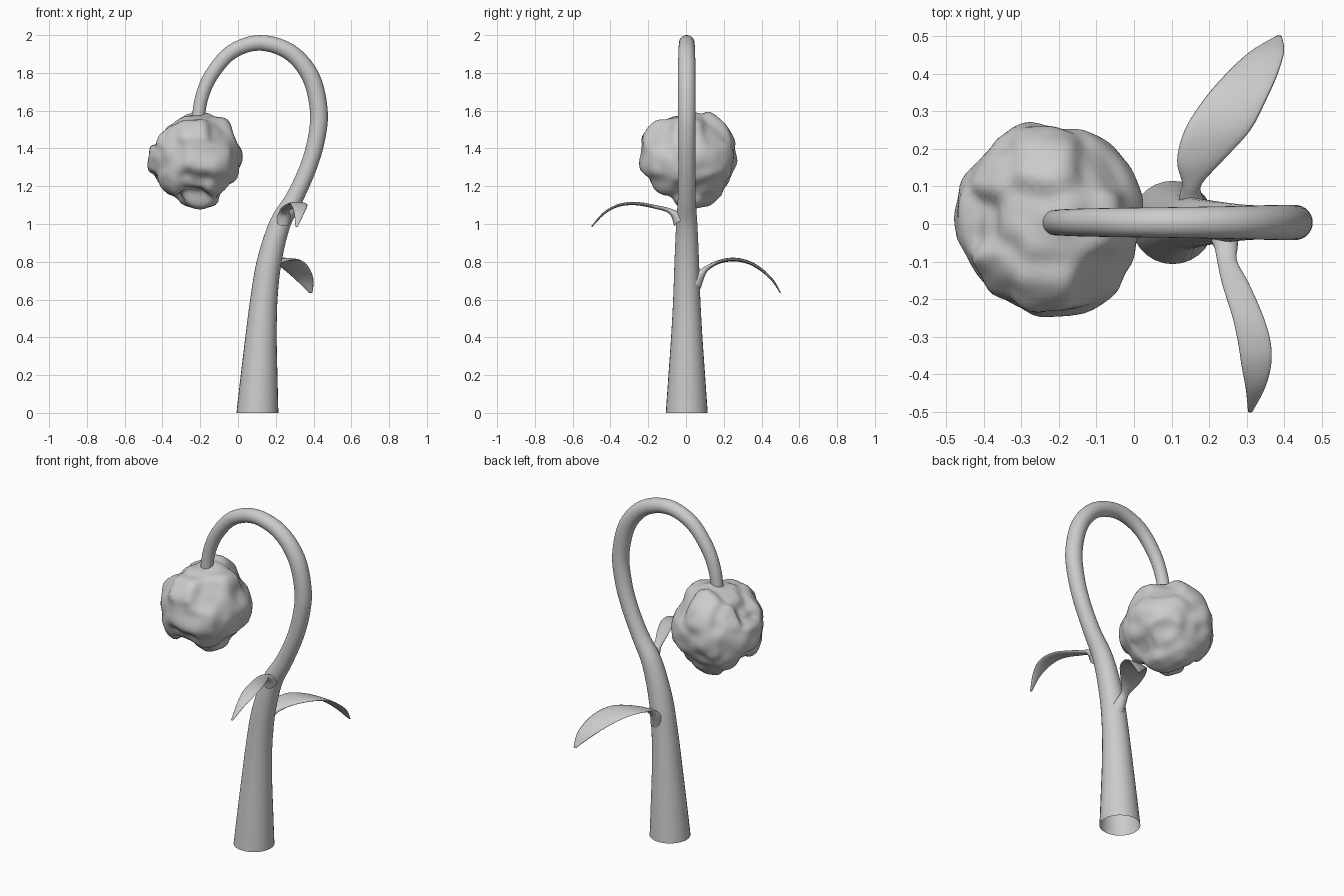
import bpy, bmesh, math
from mathutils import Vector, noise

if "Cube" in bpy.data.objects:
    bpy.data.objects.remove(bpy.data.objects["Cube"])


def spline(rows, steps):
    """Catmull-Rom resampling of rows of numbers."""
    out = []
    for i in range(len(rows) - 1):
        a, b = rows[max(i - 1, 0)], rows[i]
        c, d = rows[i + 1], rows[min(i + 2, len(rows) - 1)]
        for s in range(steps):
            t = s / steps
            out.append([0.5 * (2 * q + (r - p) * t + (2 * p - 5 * q + 4 * r - u) * t * t
                               + (3 * q - p - 3 * r + u) * t ** 3)
                        for p, q, r, u in zip(a, b, c, d)])
    out.append(list(rows[-1]))
    return out


def finish(name, bm):
    bmesh.ops.recalc_face_normals(bm, faces=bm.faces[:])
    for f in bm.faces:
        f.smooth = True
    mesh = bpy.data.meshes.new(name)
    bm.to_mesh(mesh)
    bm.free()
    ob = bpy.data.objects.new(name, mesh)
    bpy.context.collection.objects.link(ob)
    return ob


def loft(name, rings, sides, cap_end=True):
    """Skin elliptical rings given as (centre, half axis, half axis)."""
    bm = bmesh.new()
    loops = []
    for c, u, v in rings:
        loops.append([bm.verts.new(c + u * math.cos(2 * math.pi * k / sides)
                                   + v * math.sin(2 * math.pi * k / sides)) for k in range(sides)])
    for a, b in zip(loops, loops[1:]):
        for k in range(sides):
            j = (k + 1) % sides
            bm.faces.new((a[k], a[j], b[j], b[k]))
    if cap_end:
        bm.faces.new(loops[-1])
    return finish(name, bm)


def tangents(pts):
    n = len(pts)
    return [(pts[min(i + 1, n - 1)] - pts[max(i - 1, 0)]).normalized() for i in range(n)]


# Hooked stem, open at the foot: x, z, radius
stem = spline([
    (0.103, 0.0, 0.111), (0.112, 0.2, 0.097), (0.122, 0.4, 0.083), (0.137, 0.6, 0.072),
    (0.165, 0.8, 0.065), (0.222, 1.0, 0.056), (0.300, 1.14, 0.047), (0.372, 1.3, 0.045),
    (0.415, 1.45, 0.046), (0.428, 1.6, 0.047), (0.385, 1.78, 0.047), (0.275, 1.91, 0.044),
    (0.115, 1.959, 0.041), (-0.035, 1.91, 0.039), (-0.140, 1.79, 0.037),
    (-0.192, 1.67, 0.035), (-0.212, 1.55, 0.034)], 5)
pts = [Vector((x, 0.004, z)) for x, z, r in stem]
loft("stem", [(p, Vector((t.z, 0, -t.x)) * row[2] if i else Vector((row[2], 0, 0)), Vector((0, row[2], 0)))
              for i, (p, t, row) in enumerate(zip(pts, tangents(pts), stem))], 28)


# Arching leaves: y, z, left edge x, right edge x, half thickness
def leaf(name, table):
    rows = spline(table, 5)
    centre = [Vector(((l + r) / 2, y, z)) for y, z, l, r, h in rows]
    rings = []
    for p, t, (y, z, l, r, h) in zip(centre, tangents([Vector((0, c.y, c.z)) for c in centre]), rows):
        rings.append((p, Vector(((r - l) / 2, 0, 0)), Vector((0, -t.z, t.y)) * h))
    loft(name, rings, 16)


leaf("lower_leaf", [
    (0.04, 0.69, 0.115, 0.20, 0.05), (0.08, 0.735, 0.122, 0.18, 0.024),
    (0.11, 0.765, 0.128, 0.183, 0.014), (0.17, 0.798, 0.115, 0.238, 0.010),
    (0.25, 0.812, 0.135, 0.31, 0.010), (0.33, 0.797, 0.185, 0.352, 0.009),
    (0.40, 0.757, 0.245, 0.383, 0.008), (0.46, 0.70, 0.31, 0.40, 0.006),
    (0.50, 0.635, 0.378, 0.394, 0.003)])
leaf("upper_leaf", [
    (-0.03, 1.02, 0.20, 0.28, 0.045), (-0.065, 1.055, 0.215, 0.276, 0.020),
    (-0.10, 1.075, 0.222, 0.275, 0.012), (-0.16, 1.09, 0.235, 0.307, 0.010),
    (-0.25, 1.107, 0.263, 0.346, 0.009), (-0.32, 1.106, 0.278, 0.365, 0.008),
    (-0.38, 1.09, 0.287, 0.365, 0.007), (-0.44, 1.052, 0.298, 0.348, 0.006),
    (-0.50, 0.985, 0.304, 0.316, 0.003)])

# Lumpy hanging bud: radii blended from outline points seen on three sides
mid = Vector((-0.235, 0.008, 1.335))
front = [(-.28, 1.575), (-.14, 1.575), (-.04, 1.54), (-.02, 1.46), (.015, 1.365), (0, 1.26),
         (-.07, 1.195), (-.16, 1.085), (-.24, 1.085), (-.31, 1.17), (-.405, 1.22), (-.48, 1.355),
         (-.385, 1.46), (-.32, 1.54)]
side = [(.19, 1.55), (.245, 1.47), (.26, 1.34), (.23, 1.235), (.14, 1.105), (.05, 1.085),
        (-.075, 1.18), (-.19, 1.235), (-.245, 1.34), (-.19, 1.525), (-.06, 1.57)]
plan = [(-.315, .262), (-.18, .252), (-.09, .235), (-.01, .16), (.015, .09), (-.01, -.105),
        (-.08, -.21), (-.19, -.245), (-.315, -.215), (-.435, -.1), (-.478, .04), (-.42, .16)]
marks = [Vector((x, mid.y, z)) - mid for x, z in front]
marks += [Vector((mid.x, y, z)) - mid for y, z in side]
marks += [Vector((x, y, mid.z)) - mid for x, y in plan]
marks += [Vector((a, b, c)).normalized() * 0.245 for a in (-1, 1) for b in (-1, 1) for c in (-1, 1)]
marks = [(m.normalized(), m.length) for m in marks]

bm = bmesh.new()
bmesh.ops.create_icosphere(bm, subdivisions=5, radius=1)
for v in bm.verts:
    d = v.co.normalized()
    w = [math.exp(45 * (d.dot(n) - 1)) for n, r in marks]
    radius = sum(a * r for a, (n, r) in zip(w, marks)) / sum(w)
    radius += 0.012 * noise.noise(d * 3.2 + Vector((4, 1, 7)))
    v.co = mid + d * radius
finish("bud", bm)
